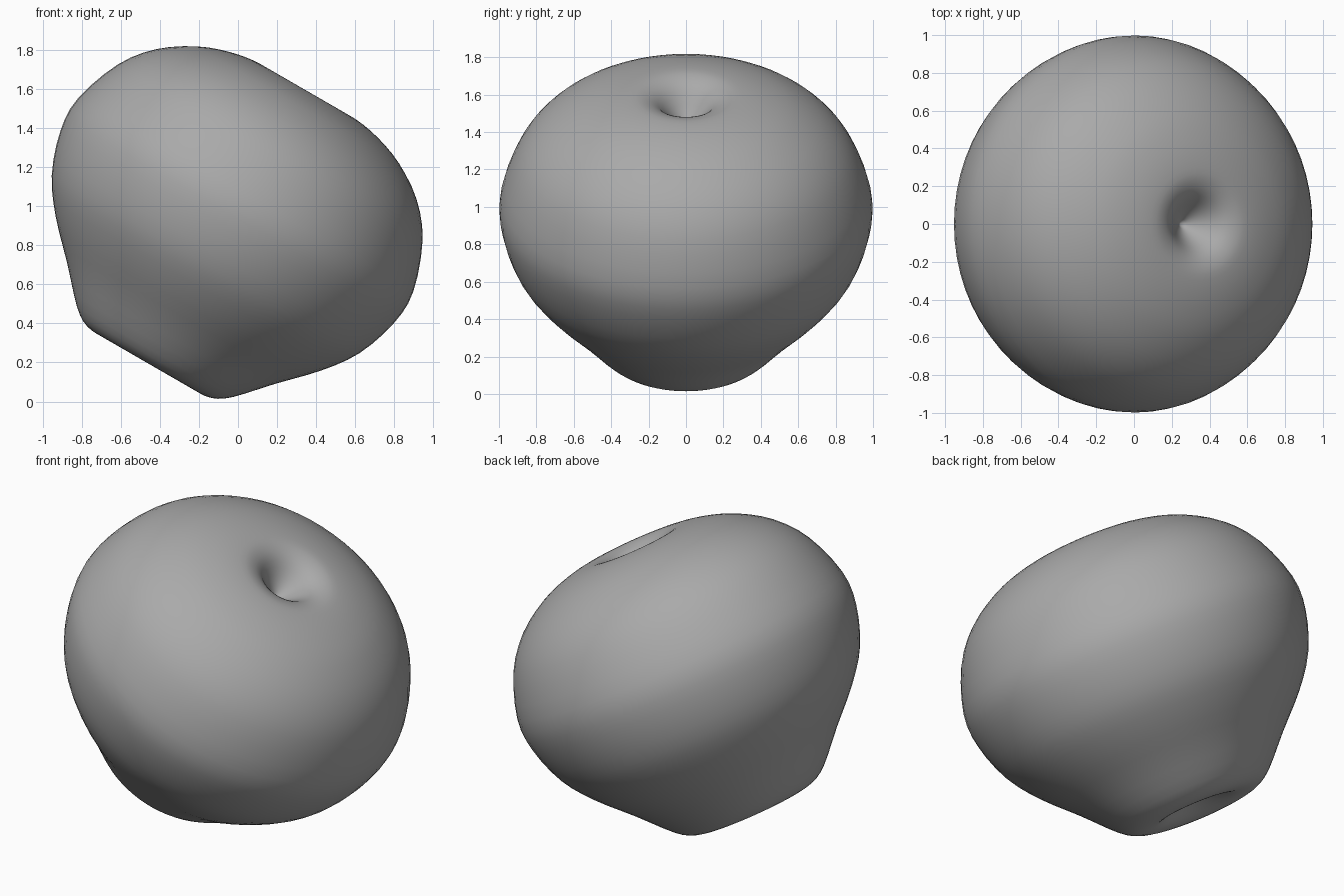
import bpy
import bmesh
from math import pi, radians
from mathutils import Matrix, Vector

cube = bpy.data.objects.get("Cube")
if cube:
    bpy.data.objects.remove(cube)

# Plain grey skin
skin = bpy.data.materials.new("grey_skin")
skin.use_nodes = True
skin.diffuse_color = (0.4, 0.4, 0.4, 1)
skin.node_tree.nodes["Principled BSDF"].inputs["Base Color"].default_value = (0.4, 0.4, 0.4, 1)

# Half outline (radius, height along the core), from base dimple to stem dimple
OUTLINE = [
    (0, -0.72), (0.1, -0.76), (0.2, -0.82), (0.28, -0.837), (0.37, -0.828),
    (0.46, -0.77), (0.615, -0.602), (0.785, -0.425), (0.91, -0.25),
    (0.985, -0.03), (0.99, 0.16), (0.9, 0.41), (0.77, 0.575), (0.6, 0.69),
    (0.44, 0.75), (0.3, 0.775), (0.22, 0.768), (0.15, 0.73), (0.07, 0.64), (0, 0.57),
]


def smooth_path(points, steps):
    """Run a Catmull-Rom curve through the points."""
    pts = [Vector(p) for p in points]
    pts = [2 * pts[0] - pts[1]] + pts + [2 * pts[-1] - pts[-2]]
    path = []
    for a, b, c, d in zip(pts, pts[1:], pts[2:], pts[3:]):
        for i in range(steps):
            t = i / steps
            path.append(0.5 * (2 * b + (c - a) * t + (2 * a - 5 * b + 4 * c - d) * t**2
                               + (3 * b - a - 3 * c + d) * t**3))
    return path + [pts[-2]]


# Fruit body: spin the outline around the core, then lean it over
bm = bmesh.new()
verts = [bm.verts.new((p.x, 0, p.y)) for p in smooth_path(OUTLINE, 3)]
edges = [bm.edges.new(pair) for pair in zip(verts, verts[1:])]
bmesh.ops.spin(bm, geom=verts + edges, cent=(0, 0, 0), axis=(0, 0, 1),
               angle=2 * pi, steps=64, use_duplicate=False)
bmesh.ops.remove_doubles(bm, verts=bm.verts, dist=0.0005)
bmesh.ops.recalc_face_normals(bm, faces=bm.faces)
lean = Matrix.Translation((-0.04, 0, 0.92)) @ Matrix.Rotation(radians(30), 4, "Y")
bmesh.ops.transform(bm, matrix=lean, verts=bm.verts)

mesh = bpy.data.meshes.new("fruit_body")
bm.to_mesh(mesh)
bm.free()
mesh.materials.append(skin)
body = bpy.data.objects.new("fruit_body", mesh)
bpy.context.collection.objects.link(body)
bpy.context.view_layer.objects.active = body
body.select_set(True)
bpy.ops.object.shade_smooth()
